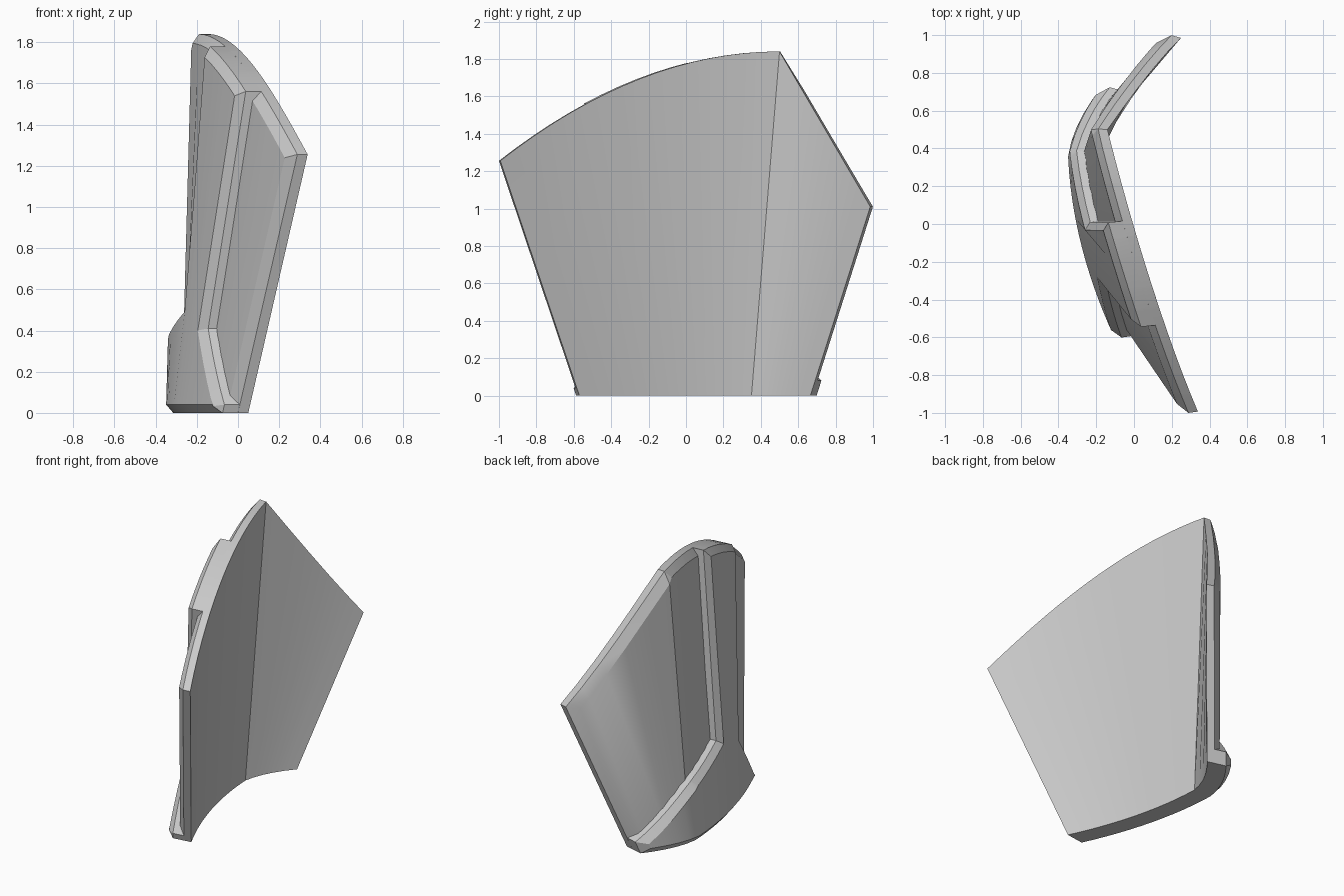
import bpy, bmesh, math
from mathutils import Vector

if "Cube" in bpy.data.objects:
    bpy.data.objects.remove(bpy.data.objects["Cube"])

H = 1.84
# Straight rulings of the curved surface: (x, y) at z=0 and at z=H
FRONT = (Vector((0.05, -0.57)), Vector((0.475, -1.195)))
CREASE = (Vector((-0.19, 0.35)), Vector((-0.14, 0.50)))
REAR = (Vector((-0.02, 0.67)), Vector((0.48, 1.255)))


def surface_x(y, z):
    """Inner surface: two bowed panels meeting at a soft crease."""
    a, b, c = (r[0].lerp(r[1], z / H) for r in (FRONT, CREASE, REAR))
    p, q, sag = (a, b, 0.05) if y <= b.y else (b, c, 0.03)
    s = (y - p.y) / (q.y - p.y)
    return p.x + (q.x - p.x) * s - sag * 4 * s * (1 - s)


def place(d, y, z):
    """Push a flat point out of the surface by depth d."""
    slope = (surface_x(y + 0.02, z) - surface_x(y - 0.02, z)) / 0.04
    return Vector((surface_x(y, z) - d, y + 0.3 * slope * d, z))


def inset(pts, c):
    out = []
    for i, p in enumerate(pts):
        e1 = (p - pts[i - 1]).normalized()
        e2 = (pts[(i + 1) % len(pts)] - p).normalized()
        n1, n2 = Vector((-e1.y, e1.x)), Vector((-e2.y, e2.x))
        out.append(p + (n1 + n2) * (c / (1 + n1.dot(n2))))
    return out


def top_z(y):
    return H - 0.59 * ((0.5 - y) / 1.5) ** 2


def top_edge(y0, y1, n):
    ys = [y0 + (y1 - y0) * i / n for i in range(n + 1)]
    return [(y, top_z(y)) for y in ys]


def plate(name, outline, d0, d1, d2, chamfer, mat):
    """Flat chamfered slab, sliced along the rulings, then bent."""
    pts = [Vector(p) for p in outline]
    bm = bmesh.new()
    rings = []
    for ring, d in ((pts, d0), (pts, d1), (inset(pts, chamfer), d2)):
        rings.append([bm.verts.new((-d, p.x, p.y)) for p in ring])
    n = len(pts)
    for lo, hi in zip(rings, rings[1:]):
        for i in range(n):
            j = (i + 1) % n
            bm.faces.new((lo[i], lo[j], hi[j], hi[i]))
    bm.faces.new(rings[0])
    bm.faces.new(rings[-1][::-1])
    cuts = [(FRONT, CREASE, k / 12) for k in range(1, 13)]
    cuts += [(CREASE, REAR, k / 5) for k in range(1, 5)]
    for a, b, s in cuts:
        y0, y1 = a[0].lerp(b[0], s).y, a[1].lerp(b[1], s).y
        bmesh.ops.bisect_plane(bm, geom=bm.verts[:] + bm.edges[:] + bm.faces[:],
                               dist=1e-5, plane_co=(0, y0, 0),
                               plane_no=Vector((0, H, y0 - y1)).normalized())
    for v in bm.verts:
        v.co = place(-v.co.x, v.co.y, v.co.z)
    bmesh.ops.recalc_face_normals(bm, faces=bm.faces[:])
    me = bpy.data.meshes.new(name)
    bm.to_mesh(me)
    bm.free()
    me.materials.append(mat)
    ob = bpy.data.objects.new(name, me)
    bpy.context.collection.objects.link(ob)
    bpy.ops.object.select_all(action='DESELECT')
    ob.select_set(True)
    bpy.context.view_layer.objects.active = ob
    bpy.ops.object.shade_smooth_by_angle(angle=math.radians(28))


grey = bpy.data.materials.new("plain_grey")
grey.diffuse_color = (0.6, 0.6, 0.6, 1)
grey.use_nodes = True
grey.node_tree.nodes["Principled BSDF"].inputs["Base Color"].default_value = grey.diffuse_color

# Curved base plate
plate("base_plate",
      [(-0.57, 0), (0.665, 0), (0.985, 1.01)] + top_edge(0.5, -0.993, 16),
      0.0, 0.05, 0.085, 0.045, grey)

# Raised inverted-T panel: upright strip plus wide foot band
plate("raised_panel",
      [(-0.57, 0), (0.665, 0), (0.69, 0.08), (0.38, 0.41), (0.02, 0.52)]
      + top_edge(0.02, -0.53, 6) + [(-0.31, 0.41), (-0.583, 0.04)],
      0.05, 0.125, 0.16, 0.04, grey)
